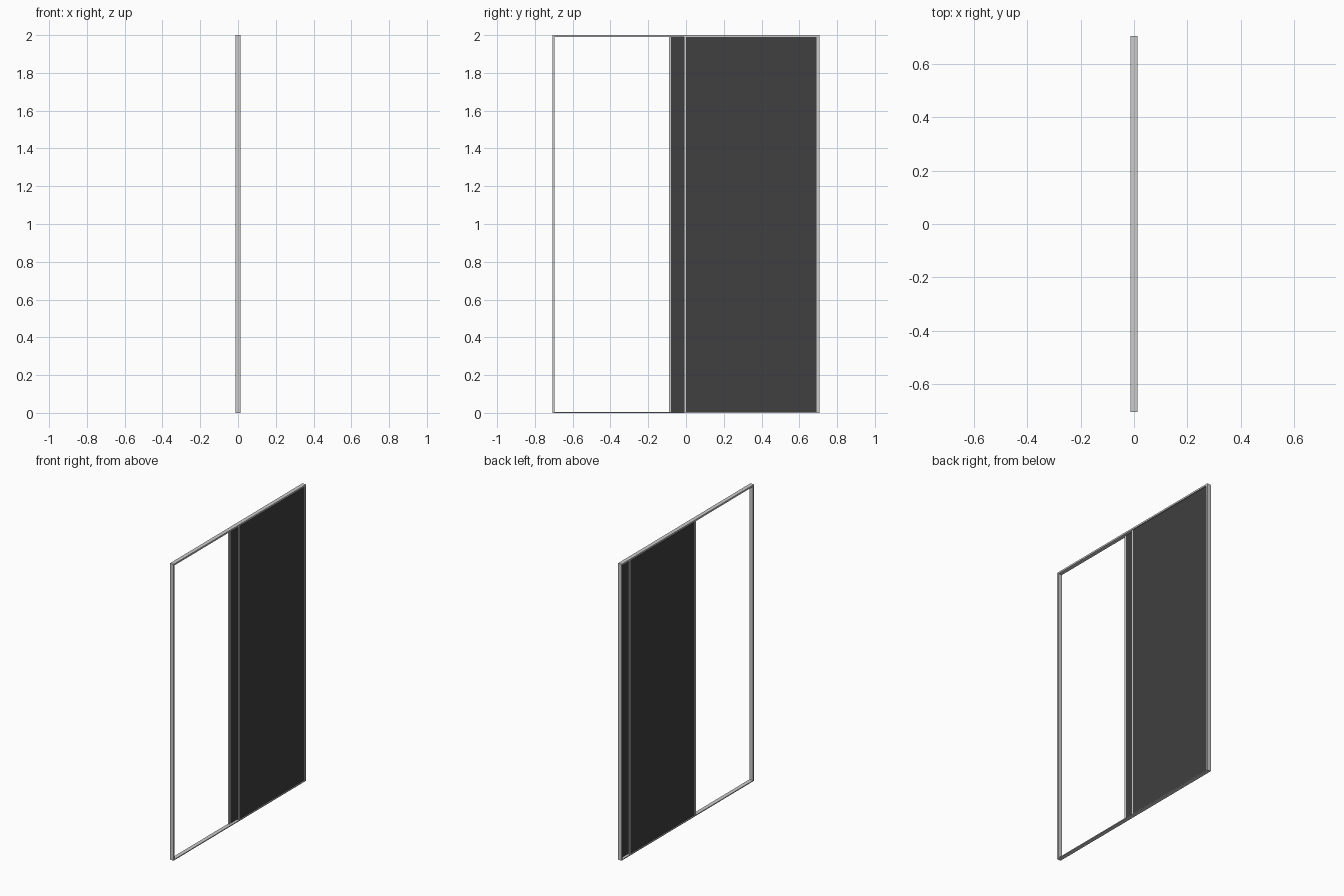
import bpy

if "Cube" in bpy.data.objects:
    bpy.data.objects.remove(bpy.data.objects["Cube"])

dark = bpy.data.materials.new("dark_glass")
dark.diffuse_color = (0.05, 0.05, 0.05, 1)
dark.use_nodes = True
dark.node_tree.nodes["Principled BSDF"].inputs["Base Color"].default_value = dark.diffuse_color


def box(name, x, y, z, mat=None):
    """Box from (min, max) ranges on each axis."""
    bpy.ops.mesh.primitive_cube_add(
        size=1, location=[(a + b) / 2 for a, b in (x, y, z)])
    ob = bpy.context.object
    ob.name = name
    ob.scale = [b - a for a, b in (x, y, z)]
    bpy.ops.object.transform_apply(location=False, rotation=False, scale=True)
    if mat:
        ob.data.materials.append(mat)
    return ob


W, D, H, T = 0.706, 0.0135, 2.0, 0.011   # half width, half depth, height, bar
SILL = 0.006

# Outer frame
for side, s in (("left", -1), ("right", 1)):
    ys = sorted((s * W, s * (W - T)))
    box("frame_post_" + side, (-D, D), ys, (0, H))
box("frame_head", (-D, D), (-W + T, W - T), (H - T, H))
box("frame_sill", (-D, D), (-W + T, W - T), (0, SILL))


def sliding_panel(name, x, y0, y1):
    """Dark pane between two slim grey stiles."""
    st = 0.011
    z = (SILL, H - T)
    box(name + "_stile_a", x, (y0, y0 + st), z)
    box(name + "_stile_b", x, (y1 - st, y1), z)
    mid = (x[0] + x[1]) / 2
    box(name + "_pane", (mid - 0.002, mid + 0.002), (y0 + st, y1 - st), z, dark)


# Two overlapping panels, both slid to one side
sliding_panel("outer_panel", (0.002, 0.010), -0.010, W - T + 0.006)
sliding_panel("inner_panel", (-0.010, -0.002), -0.090, 0.615)
